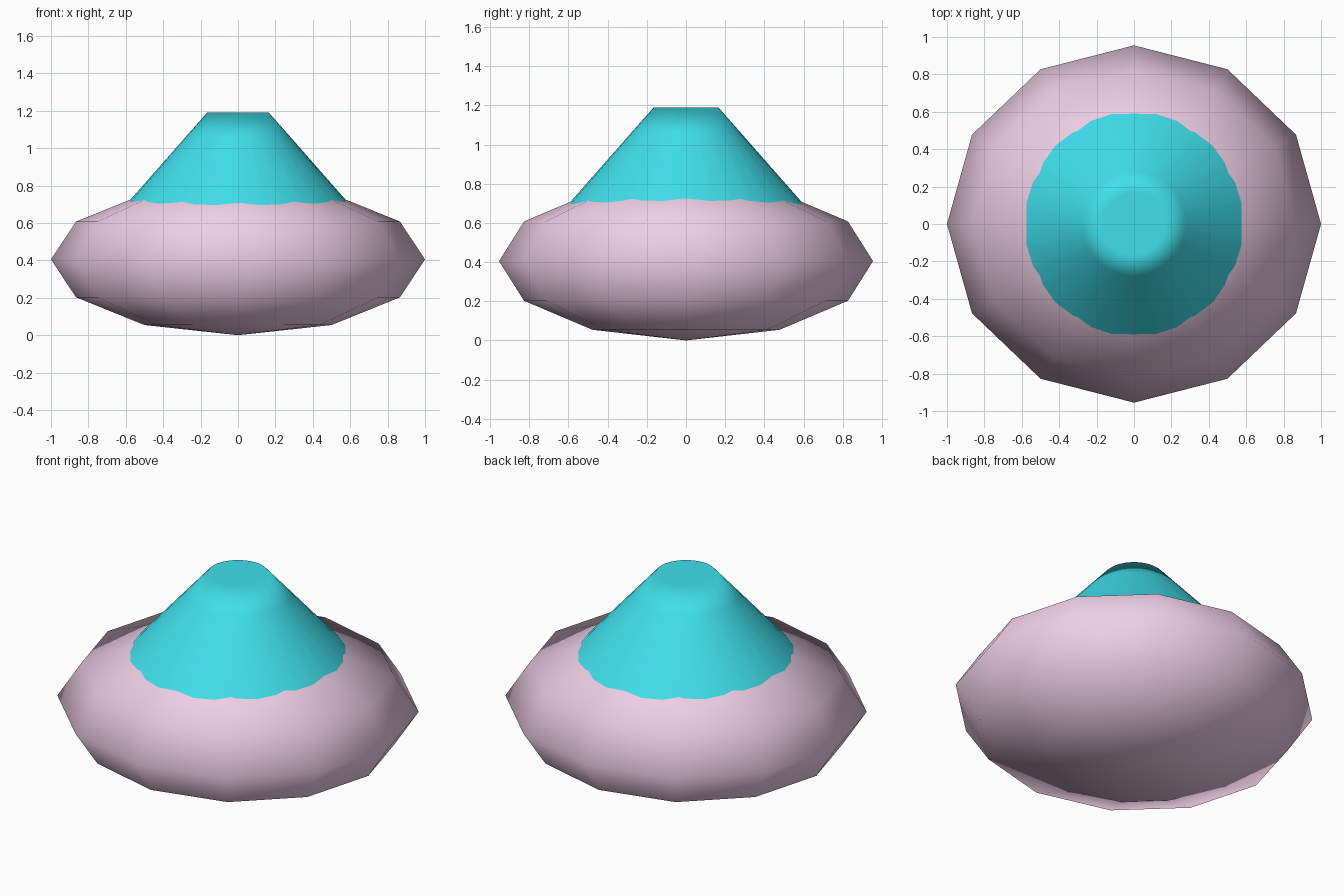
import bpy, bmesh, math
from mathutils import Vector

if "Cube" in bpy.data.objects:
    bpy.data.objects.remove(bpy.data.objects["Cube"])


def add_object(name, bm, color, normal_at):
    """Make a smooth object whose soft shading follows normal_at(position)."""
    bmesh.ops.recalc_face_normals(bm, faces=bm.faces)
    for f in bm.faces:
        f.smooth = True
    mesh = bpy.data.meshes.new(name)
    bm.to_mesh(mesh)
    bm.free()
    mesh.normals_split_custom_set_from_vertices(
        [normal_at(v.co).normalized() for v in mesh.vertices])
    mat = bpy.data.materials.new(name + "_color")
    mat.diffuse_color = (*color, 1)
    mat.use_nodes = True
    mat.node_tree.nodes["Principled BSDF"].inputs["Base Color"].default_value = mat.diffuse_color
    mesh.materials.append(mat)
    obj = bpy.data.objects.new(name, mesh)
    bpy.context.collection.objects.link(obj)
    return obj


# Rounded body: coarse squashed sphere, shaded like the round sphere
SY, SZ = 0.955, 0.405
bm = bmesh.new()
bmesh.ops.create_uvsphere(bm, u_segments=12, v_segments=6, radius=1)
bmesh.ops.scale(bm, vec=(1, SY, SZ), verts=bm.verts)
bmesh.ops.translate(bm, vec=(0, 0, SZ), verts=bm.verts)
add_object("body", bm, (0.86, 0.62, 0.78),
           lambda p: Vector((p.x, p.y / SY, (p.z - SZ) / SZ)))

# Conical top: ringed profile sunk into the body, closed with a flat cap
SIDES = 32
TOP = 1.19
bm = bmesh.new()
rings = []
for r, z in [(0.72, 0.56), (0.28, 1.06), (0.165, TOP)]:
    rings.append([bm.verts.new((r * math.cos(2 * math.pi * i / SIDES),
                                r * math.sin(2 * math.pi * i / SIDES), z))
                  for i in range(SIDES)])
for low, high in zip(rings, rings[1:]):
    for i in range(SIDES):
        j = (i + 1) % SIDES
        bm.faces.new((low[i], low[j], high[j], high[i]))
bm.faces.new(rings[-1])


def cone_normal(p):
    if p.z > TOP - 0.01:
        return Vector((0, 0, 1))
    r = math.hypot(p.x, p.y)
    return Vector((0.75 * p.x / r, 0.75 * p.y / r, 0.66))


add_object("cone_top", bm, (0.05, 0.74, 0.84), cone_normal)
